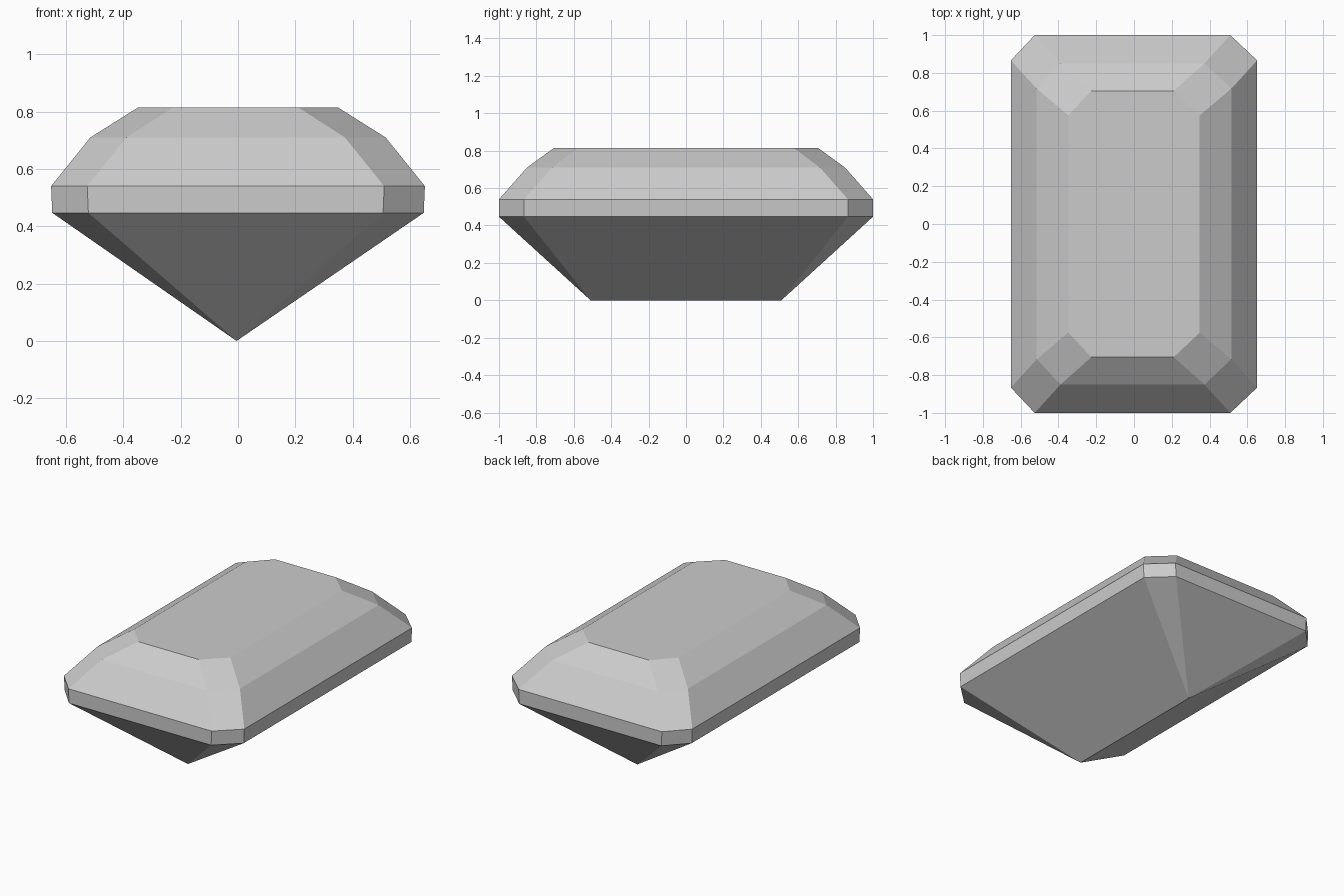
import bpy
import bmesh

cube = bpy.data.objects.get("Cube")
if cube:
    bpy.data.objects.remove(cube, do_unlink=True)

# Single pale grey stone colour
COLOUR = (0.6, 0.6, 0.6, 1.0)
stone = bpy.data.materials.new("pale_grey_stone")
stone.use_nodes = True
stone.diffuse_color = COLOUR
stone.node_tree.nodes["Principled BSDF"].inputs["Base Color"].default_value = COLOUR


def octagon(bm, z, hx, hy, cut, shift):
    """Ring of a rectangle with cut corners; shift nudges the cut ends in x."""
    ix, iy = hx - cut, hy - cut
    outline = [(-ix, -hy), (ix, -hy), (hx, -iy), (hx, iy),
               (ix, hy), (-ix, hy), (-hx, iy), (-hx, -iy)]
    return [bm.verts.new((x + shift * (abs(y) == hy), y, z)) for x, y in outline]


# Step-cut levels: height, half width, half depth, corner cut, end shift
LEVELS = [
    (0.0, 0.0, 0.51, 0.0, -0.005),      # keel, collapses to a line
    (0.447, 0.648, 1.0, 0.134, -0.008),  # girdle bottom
    (0.54, 0.652, 1.0, 0.134, -0.008),   # girdle top
    (0.71, 0.515, 0.85, 0.134, -0.008),  # crown step
    (0.815, 0.348, 0.705, 0.13, -0.008),  # table
]

bm = bmesh.new()
rings = [octagon(bm, *level) for level in LEVELS]
for low, high in zip(rings, rings[1:]):
    for i in range(8):
        j = (i + 1) % 8
        bm.faces.new((low[i], low[j], high[j], high[i]))
bm.faces.new(rings[-1])

# Merge the lowest ring into the keel edge
bmesh.ops.remove_doubles(bm, verts=bm.verts, dist=0.012)
bmesh.ops.recalc_face_normals(bm, faces=bm.faces)

mesh = bpy.data.meshes.new("cut_gem")
bm.to_mesh(mesh)
bm.free()
mesh.materials.append(stone)
gem = bpy.data.objects.new("cut_gem", mesh)
bpy.context.collection.objects.link(gem)
